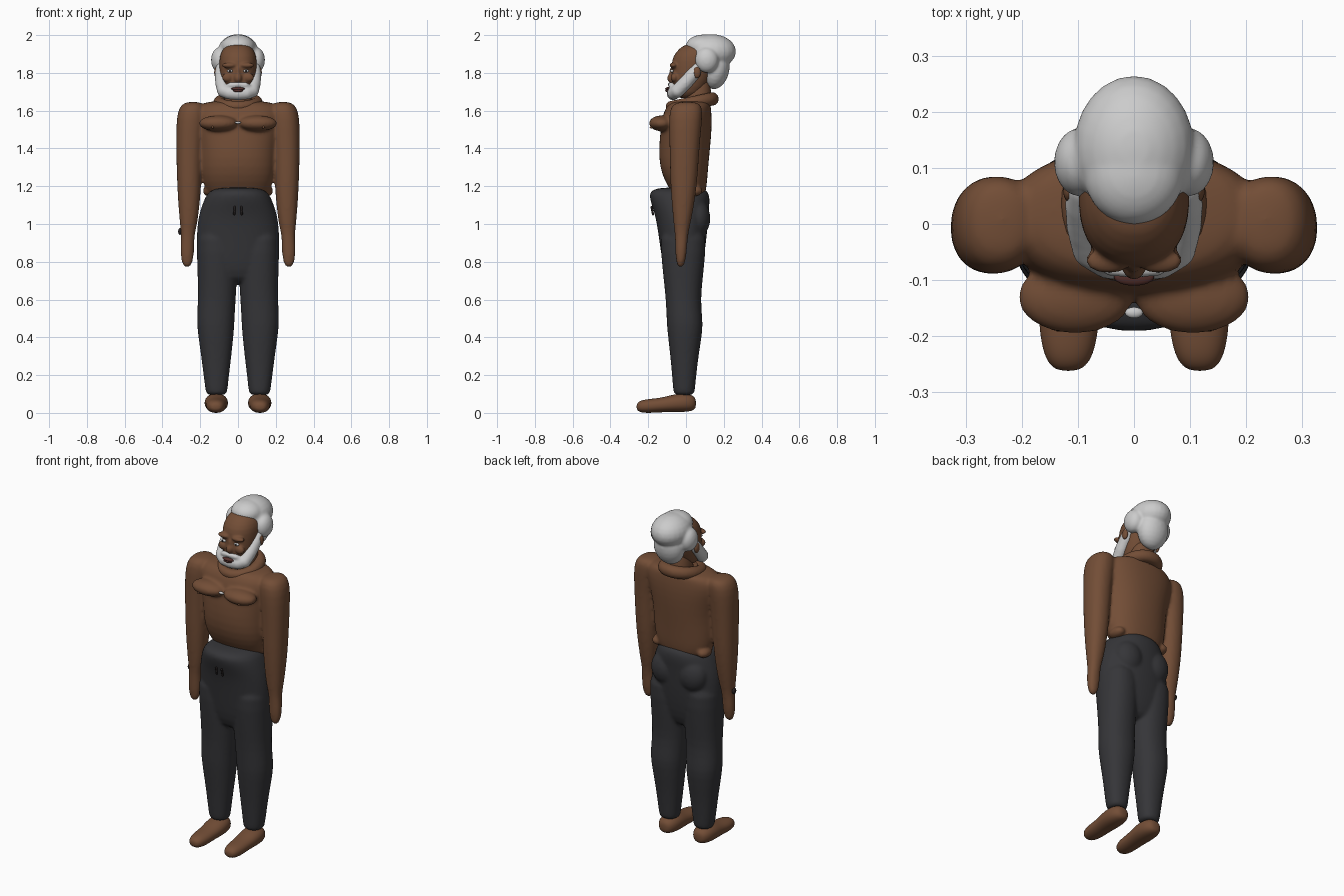
import bpy, bmesh, math
from mathutils import Matrix, Vector


def material(name, rgb):
    m = bpy.data.materials.new(name)
    m.diffuse_color = (*rgb, 1)
    return m


SKIN = material("skin", (0.17, 0.075, 0.037))
CLOTH = material("cloth", (0.036, 0.036, 0.04))
WHITE = material("white_hair", (0.68, 0.68, 0.68))
DARK = material("dark", (0.02, 0.015, 0.015))
LIP = material("lip", (0.09, 0.03, 0.025))


def loft(bm, rings, axis="z", power=2.2, seg=28):
    """Rings are (position, low a, high a, low b, high b) along z or y."""
    loops = []
    for p, a0, a1, b0, b1 in rings:
        loop = []
        for i in range(seg):
            t = 2 * math.pi * i / seg
            c, s = math.cos(t), math.sin(t)
            a = (a0 + a1) / 2 + (a1 - a0) / 2 * math.copysign(abs(c) ** (2 / power), c)
            b = (b0 + b1) / 2 + (b1 - b0) / 2 * math.copysign(abs(s) ** (2 / power), s)
            loop.append(bm.verts.new((a, b, p) if axis == "z" else (a, p, b)))
        loops.append(loop)
    for lo, hi in zip(loops, loops[1:]):
        for i in range(seg):
            j = (i + 1) % seg
            bm.faces.new((lo[i], lo[j], hi[j], hi[i]))
    bm.faces.new(loops[0][::-1])
    bm.faces.new(loops[-1])


def blob(bm, center, radii, seg=24, tilt=0):
    m = Matrix.Translation(center) @ Matrix.Rotation(tilt, 4, "X") @ Matrix.Diagonal((*radii, 1))
    bmesh.ops.create_uvsphere(bm, u_segments=seg, v_segments=seg // 2, radius=1, matrix=m)


def chain(bm, points, steps=5):
    """Beads (x, y, z, radius) interpolated along a path."""
    for p, q in zip(points, points[1:]):
        for k in range(steps + 1):
            v = Vector(p).lerp(Vector(q), k / steps)
            blob(bm, v[:3], (v[3],) * 3, 16)


def mirrored(rings, s):
    return [(p, min(s * a, s * b), max(s * a, s * b), c, d) for p, a, b, c, d in rings]


def finish(bm, name, mat, voxel=0, smooth=0, subsurf=0):
    bmesh.ops.recalc_face_normals(bm, faces=bm.faces)
    me = bpy.data.meshes.new(name)
    bm.to_mesh(me)
    bm.free()
    me.materials.append(mat)
    me.shade_smooth()
    ob = bpy.data.objects.new(name, me)
    bpy.context.collection.objects.link(ob)
    if subsurf:
        mod = ob.modifiers.new("Round", "SUBSURF")
        mod.levels = mod.render_levels = subsurf
    if voxel:
        mod = ob.modifiers.new("Blend", "REMESH")
        mod.mode, mod.voxel_size, mod.use_smooth_shade = "VOXEL", voxel, True
    if smooth:
        mod = ob.modifiers.new("Soften", "SMOOTH")
        mod.factor, mod.iterations = 0.5, smooth
    return ob


# Torso, chest, arms and hands blended into one skin
bm = bmesh.new()
loft(bm, [(1.12, -.13, .13, -.06, .09), (1.17, -.165, .165, -.075, .105),
          (1.22, -.186, .186, -.11, .112), (1.30, -.198, .198, -.14, .118),
          (1.40, -.2, .2, -.145, .128), (1.50, -.22, .22, -.135, .137),
          (1.58, -.24, .24, -.125, .137), (1.63, -.22, .22, -.10, .13),
          (1.655, -.14, .14, -.07, .13)])
arm = [(1.648, .20, .275, -.045, .06), (1.625, .17, .308, -.08, .085), (1.57, .17, .326, -.092, .088),
       (1.45, .185, .328, -.088, .075), (1.3, .192, .325, -.085, .065), (1.2, .195, .322, -.082, .057),
       (1.1, .203, .316, -.075, .043), (1.0, .215, .308, -.066, .024), (.94, .232, .3, -.058, .01),
       (.87, .231, .307, -.057, .006), (.81, .236, .302, -.054, -.001), (.768, .25, .288, -.045, -.014)]
for s in (-1, 1):
    loft(bm, mirrored(arm, s))
    blob(bm, (s * .105, -.13, 1.533), (.105, .067, .042))
    blob(bm, (s * .15, .035, 1.175), (.037, .055, .03))
finish(bm, "upper_body", SKIN, .009, 7, 1)

# Neck and the thick roll at its base
bm = bmesh.new()
loft(bm, [(1.6, -.09, .09, -.03, .15), (1.68, -.07, .07, -.005, .13), (1.82, -.065, .065, 0, .13)])
finish(bm, "neck", SKIN, subsurf=1)
bm = bmesh.new()
ring = []
for i in range(40):
    t = 2 * math.pi * i / 40
    ring.append((.098 * math.cos(t), .03 + .108 * math.sin(t), 1.642 + .02 * math.sin(t), .034 + .003 * math.sin(t)))
chain(bm, ring + ring[:1], 1)
finish(bm, "neck_roll", SKIN, .008, 6)

# Head with brow, nose and cheeks
bm = bmesh.new()
loft(bm, [(1.665, -.05, .05, -.06, .05), (1.69, -.08, .08, -.082, .09), (1.76, -.095, .095, -.078, .13),
          (1.84, -.1, .1, -.078, .16), (1.89, -.098, .098, -.07, .17), (1.93, -.08, .08, -.035, .16),
          (1.955, -.05, .05, 0, .13)])
blob(bm, (0, -.074, 1.772), (.022, .026, .028))
blob(bm, (0, -.074, 1.8), (.011, .014, .035))
for s in (-1, 1):
    blob(bm, (s * .045, -.066, 1.84), (.042, .022, .015))
    blob(bm, (s * .055, -.062, 1.775), (.03, .02, .025))
finish(bm, "head", SKIN, .006, 5, 1)

# Swept-back hair with side puffs
bm = bmesh.new()
blob(bm, (0, .135, 1.913), (.108, .13, .092))
blob(bm, (0, .09, 1.94), (.09, .092, .063))
blob(bm, (0, .16, 1.82), (.092, .07, .108), tilt=-.2)
for s in (-1, 1):
    blob(bm, (s * .096, .11, 1.868), (.047, .062, .068))
finish(bm, "hair", WHITE, .007, 9)

# Beard running from sideburn to sideburn, with moustache
bm = bmesh.new()
for s in (-1, 1):
    chain(bm, [(s * .09, .06, 1.825, .028), (s * .088, .035, 1.79, .036), (s * .084, -.005, 1.745, .037),
               (s * .075, -.045, 1.705, .036), (s * .045, -.064, 1.694, .035), (0, -.068, 1.69, .035)])
    chain(bm, [(s * .004, -.083, 1.738, .014), (s * .04, -.078, 1.735, .016), (s * .07, -.055, 1.715, .016)])
finish(bm, "beard", WHITE, .006, 6)

# Lips
bm = bmesh.new()
blob(bm, (0, -.094, 1.716), (.036, .016, .009))
blob(bm, (0, -.094, 1.706), (.028, .016, .009))
finish(bm, "lips", LIP)

# Eyes, ears and nipples
for side, s in (("left", -1), ("right", 1)):
    bm = bmesh.new()
    blob(bm, (s * .043, -.075, 1.81), (.015, .01, .008), 16)
    finish(bm, side + "_eye", WHITE)
    bm = bmesh.new()
    blob(bm, (s * .043, -.083, 1.81), (.006, .004, .006), 12)
    finish(bm, side + "_pupil", DARK)
    bm = bmesh.new()
    blob(bm, (s * .113, .058, 1.802), (.013, .02, .03))
    finish(bm, side + "_ear", SKIN)
    bm = bmesh.new()
    blob(bm, (s * .135, -.184, 1.512), (.007, .008, .007), 12)
    finish(bm, side + "_nipple", SKIN)

# Chest hair tuft
bm = bmesh.new()
blob(bm, (0, -.158, 1.537), (.016, .01, .007), 16)
finish(bm, "chest_tuft", WHITE)

# Trousers: hips, seat and two legs
bm = bmesh.new()
loft(bm, [(1.195, -.09, .09, -.13, .07), (1.178, -.155, .155, -.197, .12), (1.13, -.18, .18, -.192, .128),
          (1.08, -.198, .198, -.175, .122), (1.03, -.212, .212, -.16, .118), (.95, -.22, .22, -.147, .112),
          (.85, -.219, .219, -.133, .1), (.75, -.212, .212, -.118, .082), (.68, -.15, .15, -.085, .05)])
leg = [(1.0, .02, .218, -.14, .11), (.85, .004, .219, -.134, .104), (.7, .006, .213, -.118, .088),
       (.6, .012, .212, -.107, .078), (.5, .018, .218, -.103, .087), (.44, .02, .216, -.1, .09),
       (.3, .035, .195, -.083, .066), (.2, .047, .183, -.074, .055), (.12, .056, .172, -.068, .047),
       (.09, .06, .168, -.064, .044)]
for s in (-1, 1):
    loft(bm, mirrored(leg, s))
    blob(bm, (s * .09, .06, 1.03), (.09, .07, .1))
finish(bm, "trousers", CLOTH, .009, 6, 1)

# Drawstrings and feet
foot = [(.053, .095, .135, .03, .07), (.04, .072, .158, .012, .092), (0, .054, .176, .005, .105),
        (-.06, .052, .178, .004, .1), (-.12, .06, .17, .004, .082), (-.18, .062, .17, 0, .075),
        (-.225, .07, .163, 0, .07), (-.25, .082, .152, .006, .06), (-.262, .1, .135, .02, .045)]
for side, s in (("left", -1), ("right", 1)):
    bm = bmesh.new()
    chain(bm, [(s * .018, -.182, 1.09, .006), (s * .02, -.175, 1.052, .006)], 8)
    finish(bm, side + "_drawstring", DARK)
    bm = bmesh.new()
    loft(bm, mirrored(foot, s), "y")
    finish(bm, side + "_foot", SKIN, subsurf=2)

# Small dark wrist button
bm = bmesh.new()
blob(bm, (-.307, -.02, .96), (.01, .016, .018), 16)
finish(bm, "wrist_button", DARK)
